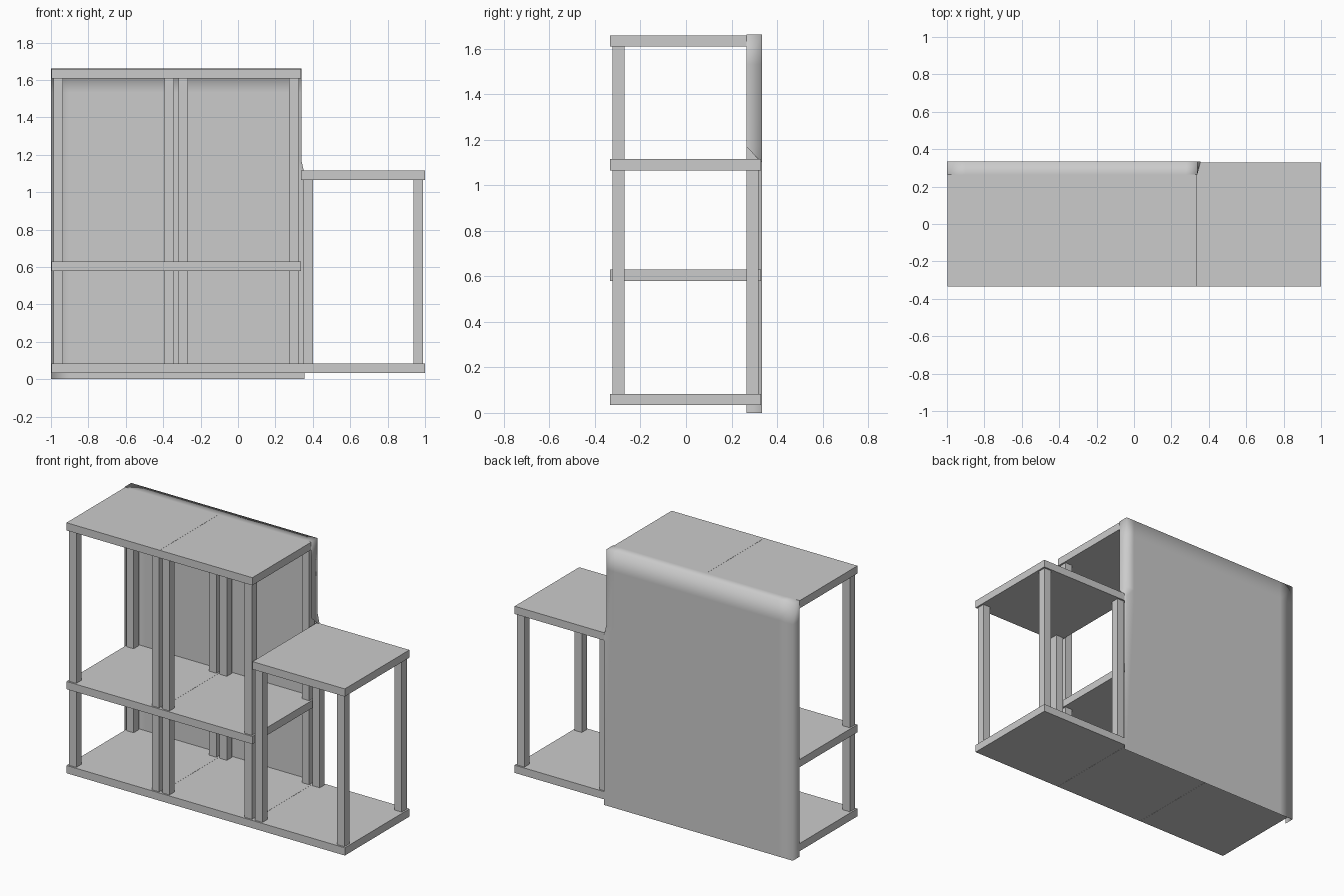
import bpy
import bmesh

cube = bpy.data.objects.get("Cube")
if cube:
    bpy.data.objects.remove(cube, do_unlink=True)

grey = bpy.data.materials.new("plain grey")
grey.use_nodes = True
GREY = (0.6, 0.6, 0.6, 1)
grey.diffuse_color = GREY
grey.node_tree.nodes["Principled BSDF"].inputs["Base Color"].default_value = GREY


def add_object(name, bm):
    mesh = bpy.data.meshes.new(name)
    bm.to_mesh(mesh)
    bm.free()
    mesh.materials.append(grey)
    obj = bpy.data.objects.new(name, mesh)
    bpy.context.collection.objects.link(obj)
    return obj


def box(name, low, high):
    bm = bmesh.new()
    bmesh.ops.create_cube(bm, size=1)
    for v in bm.verts:
        v.co = [(a + b) / 2 + c * (b - a) for a, b, c in zip(low, high, v.co)]
    return add_object(name, bm)


FRONT, BACK = -0.333, 0.329
SLAB, POST, INSET = 0.05, 0.052, 0.011
BASE = 0.034


def shelf_unit(name, x0, x1, shelf_bottoms):
    """Stack of slabs carried by four corner posts."""
    for i, z in enumerate(shelf_bottoms):
        box(f"{name}_shelf_{i + 1}", (x0, FRONT, z), (x1, BACK, z + SLAB))
    for side, x in (("right", x0 + INSET), ("left", x1 - INSET - POST)):
        for end, y in (("front", FRONT + INSET), ("back", BACK - INSET - POST)):
            box(f"{name}_{end}_{side}_post", (x, y, BASE + SLAB),
                (x + POST, y + POST, shelf_bottoms[-1]))


tall = (BASE, 0.579, 1.609)
shelf_unit("right_unit", -0.998, -0.33, tall)
shelf_unit("middle_unit", -0.329, 0.336, tall)
shelf_unit("low_unit", 0.337, 1.0, (BASE, 1.065))

# Back sheet: a thin panel folded forward along its top and both sides
LIP, REAR, TOP = 0.265, 0.333, 1.662
X0, X1, FLAT_X = -1.0, 0.339, 0.355
columns = [(X0, LIP), (X0, REAR), (X0 + 0.1, REAR),
           (X1 - 0.06, REAR), (X1, REAR), (X1, LIP)]
rows = [(TOP, LIP), (TOP, REAR), (TOP - 0.13, REAR),
        (1.17, REAR), (1.1, REAR), (0.0, REAR)]
bm = bmesh.new()
grid = []
for z, row_y in rows:
    line = []
    for i, (x, col_y) in enumerate(columns):
        y = min(row_y, col_y)
        # the left fold opens out flat behind the low unit
        if i == len(columns) - 1 and z < 1.15:
            x, y = FLAT_X, REAR
        line.append(bm.verts.new((x, y, z)))
    grid.append(line)
for upper, lower in zip(grid, grid[1:]):
    for i in range(len(columns) - 1):
        bm.faces.new((upper[i], upper[i + 1], lower[i + 1], lower[i]))
bmesh.ops.remove_doubles(bm, verts=bm.verts, dist=0.0005)
bmesh.ops.dissolve_degenerate(bm, edges=bm.edges, dist=0.0005)
for f in bm.faces:
    f.smooth = True
add_object("back_sheet", bm)
